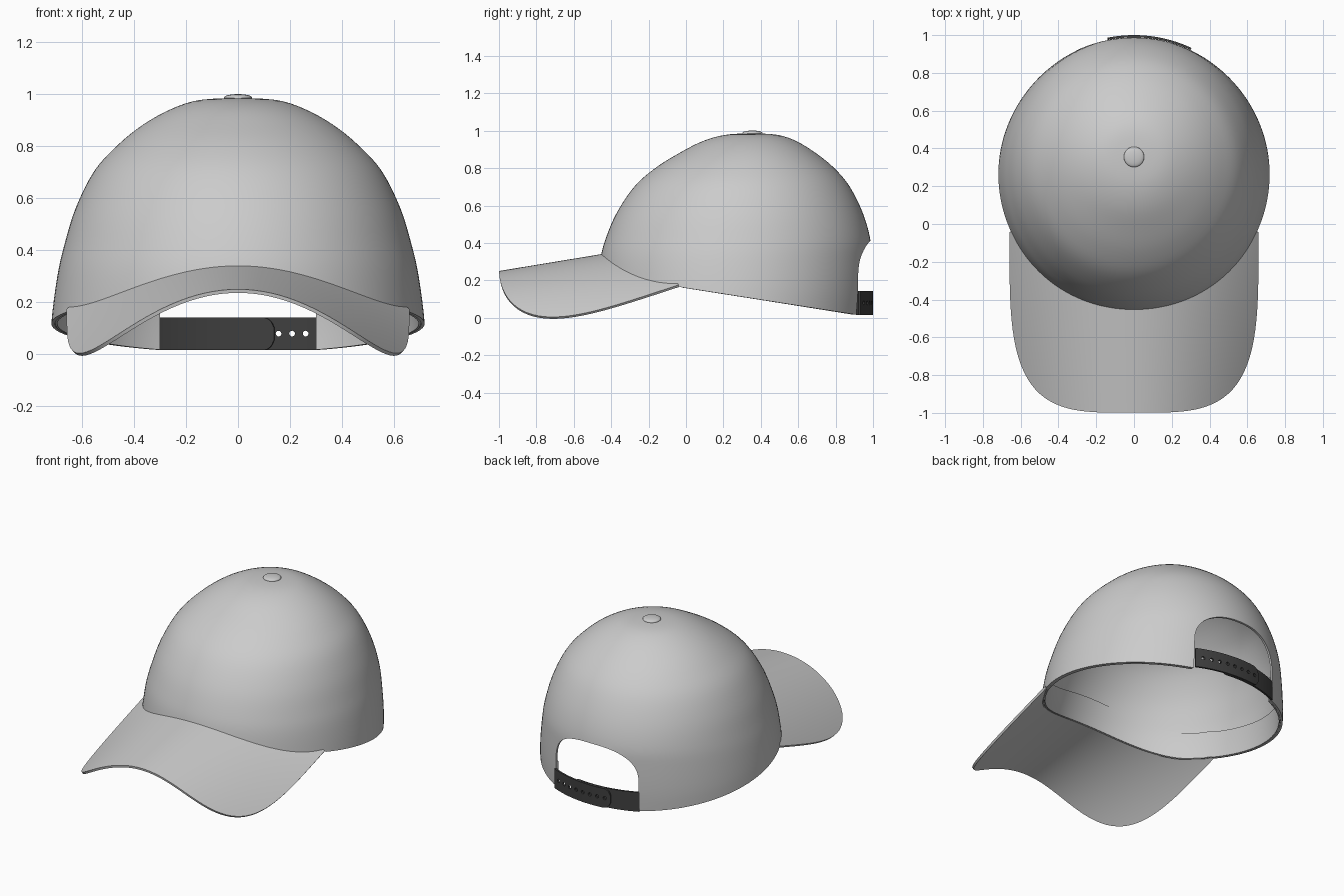
import bpy, bmesh, math

if "Cube" in bpy.data.objects:
    bpy.data.objects.remove(bpy.data.objects["Cube"])

def material(name, v):
    m = bpy.data.materials.new(name)
    m.diffuse_color = (v, v, v, 1)
    m.use_nodes = True
    m.node_tree.nodes["Principled BSDF"].inputs["Base Color"].default_value = m.diffuse_color
    return m

FABRIC = material("grey fabric", 0.6)
PLASTIC = material("dark plastic", 0.05)

# crown profile: height, front y, back y, half width
ROWS = [(-.05, -.49, .97, .722), (.12, -.475, .985, .718), (.30, -.46, .99, .695),
        (.42, -.43, .985, .668), (.56, -.37, .945, .625), (.70, -.275, .875, .555),
        (.80, -.16, .79, .465), (.88, -.03, .69, .365), (.94, .09, .59, .255),
        (.972, .21, .49, .15), (.98, .35, .35, 0)]

def profile(u):
    n = len(ROWS) - 1
    i = min(int(u), n - 1)
    t = u - i
    a, b, c, d = (ROWS[max(0, min(n, k))] for k in (i - 1, i, i + 1, i + 2))
    return [q + .5 * t * (r - p + t * (2*p - 5*q + 4*r - s + t * (3*(q - r) + s - p)))
            for p, q, r, s in zip(a, b, c, d)]

def u_at(z):
    lo, hi = 0, 8
    for _ in range(30):
        mid = (lo + hi) / 2
        lo, hi = (mid, hi) if profile(mid)[0] < z else (lo, mid)
    return lo

def brim_z(x, y):
    return .34 + .165 * (y + .455) - (.54 + .38 * (-.04 - y)) * x * x

def base_z(t):
    x, y = .71 * math.sin(t), .26 - .727 * math.cos(t)
    line = .165 - .154 * (y + .04)
    return max(brim_z(x, y) - .012, line) if y < -.04 else line

def finish(bm, name, mat, angle=40):
    bmesh.ops.recalc_face_normals(bm, faces=bm.faces[:])
    me = bpy.data.meshes.new(name)
    bm.to_mesh(me)
    bm.free()
    ob = bpy.data.objects.new(name, me)
    bpy.context.collection.objects.link(ob)
    me.materials.append(mat)
    smooth(ob, angle)
    return ob

def select(ob):
    bpy.ops.object.select_all(action='DESELECT')
    ob.select_set(True)
    bpy.context.view_layer.objects.active = ob

def smooth(ob, angle=40):
    select(ob)
    bpy.ops.object.shade_smooth_by_angle(angle=math.radians(angle))

def sheet(name, grid, thick, mat, closed=False):
    """Thick sheet from a grid of points (list of columns)."""
    bm = bmesh.new()
    cols = [[bm.verts.new(p) for p in col] for col in grid]
    if closed:
        cols.append(cols[0])
    for a, b in zip(cols, cols[1:]):
        for j in range(len(a) - 1):
            bm.faces.new((a[j], b[j], b[j + 1], a[j + 1]))
    bmesh.ops.remove_doubles(bm, verts=bm.verts[:], dist=.0005)
    ob = finish(bm, name, mat)
    md = ob.modifiers.new("thick", 'SOLIDIFY')
    md.thickness, md.offset = thick, 0
    select(ob)
    bpy.ops.object.modifier_apply(modifier=md.name)
    bm = bmesh.new()
    bm.from_mesh(ob.data)
    bmesh.ops.recalc_face_normals(bm, faces=bm.faces[:])
    bm.to_mesh(ob.data)
    bm.free()
    smooth(ob)
    return ob

def cut(ob, cutter):
    md = ob.modifiers.new("cut", 'BOOLEAN')
    md.operation, md.solver, md.object = 'DIFFERENCE', 'EXACT', cutter
    select(ob)
    bpy.ops.object.modifier_apply(modifier=md.name)
    smooth(ob)

def wall(u, t, inset):
    z, yf, yb, xs = profile(u)
    c, ry = (yf + yb) / 2, (yb - yf) / 2
    k = min(inset, xs)
    return (max(xs - k, 0) * math.sin(t), c - max(ry - k, 0) * math.cos(t), z)

def shell(name, inset, thick, rows, height=None):
    grid = []
    for i in range(128):
        t = 2 * math.pi * i / 128
        lo = u_at(base_z(t))
        hi = u_at(base_z(t) + height) if height else len(ROWS) - 1
        grid.append([wall(lo + (hi - lo) * j / rows, t, inset) for j in range(rows + 1)])
    return sheet(name, grid, thick, FABRIC, closed=True)

# crown and inner sweatband
crown = shell("crown", .007, .014, 36)
band = shell("sweatband", .019, .008, 6, .16)

# arched opening at the back
bm = bmesh.new()
arch = [(-.3, -.3)]
for i in range(33):
    a = math.pi * (1 - i / 32)
    c, s = math.cos(a), max(math.sin(a), 0)
    arch.append((.3 * math.copysign(abs(c) ** .8, c), .2 + .21 * s ** .8))
arch.append((.3, -.3))
face = bm.faces.new([bm.verts.new((x, .6, z)) for x, z in arch])
ext = bmesh.ops.extrude_face_region(bm, geom=[face])
bmesh.ops.translate(bm, vec=(0, .7, 0), verts=[v for v in ext["geom"] if isinstance(v, bmesh.types.BMVert)])
cutter = finish(bm, "opening_cutter", FABRIC)
cut(crown, cutter)
cut(band, cutter)
bpy.data.objects.remove(cutter)

# curved brim
grid = []
for i in range(97):
    phi = math.pi * (i / 96 - .5)
    s, c = math.sin(phi), math.cos(phi)
    r = ((abs(s) / .655) ** 3.8 + (abs(c) / .958) ** 3.8) ** (-1 / 3.8)
    ox, oy = r * s, -.04 - r * c
    th = math.radians(65) * phi / (math.pi / 2)
    ix, iy = .705 * math.sin(th), .26 - .712 * math.cos(th)
    col = []
    for j in range(25):
        f = j / 24
        x, y = ix + (ox - ix) * f, iy + (oy - iy) * f
        col.append((x, y, brim_z(x, y) - .007))
    grid.append(col)
sheet("brim", grid, .014, FABRIC)

# top button
bm = bmesh.new()
bmesh.ops.create_uvsphere(bm, u_segments=32, v_segments=16, radius=1)
for v in bm.verts:
    v.co.z = math.copysign(abs(v.co.z) ** .8, v.co.z)
bmesh.ops.scale(bm, vec=(.054, .054, .015), verts=bm.verts[:])
bmesh.ops.translate(bm, vec=(0, .355, .986), verts=bm.verts[:])
finish(bm, "top_button", FABRIC)

# adjustable strap: two overlapping halves, each with one rounded end
def strap(name, side, off):
    grid = []
    for i in range(49):
        f = i / 48
        x = -.302 + .442 * math.sin(f * math.pi / 2)
        d = max(0, x - .09) / .05
        h = .063 * max(.12, 1 - min(d, 1) ** 2.4) ** (1 / 2.4)
        y = .26 + .728 * math.sqrt(1 - (x / .718) ** 2) + off
        grid.append([(side * x, y, .079 + h * k) for k in (-1, -.5, 0, .5, 1)])
    return sheet(name, grid, .012, PLASTIC)

strap("inner_strap", 1, -.007)
outer = strap("outer_strap", -1, .006)

# row of holes in the outer strap
bm = bmesh.new()
for k in range(8):
    ret = bmesh.ops.create_cone(bm, cap_ends=True, segments=16, radius1=.011, radius2=.011, depth=.4)
    for v in ret["verts"]:
        x, y, z = v.co
        v.co = (x + .26 - .052 * k, z + .95, y + .08)
holes = finish(bm, "hole_cutter", PLASTIC)
cut(outer, holes)
bpy.data.objects.remove(holes)
